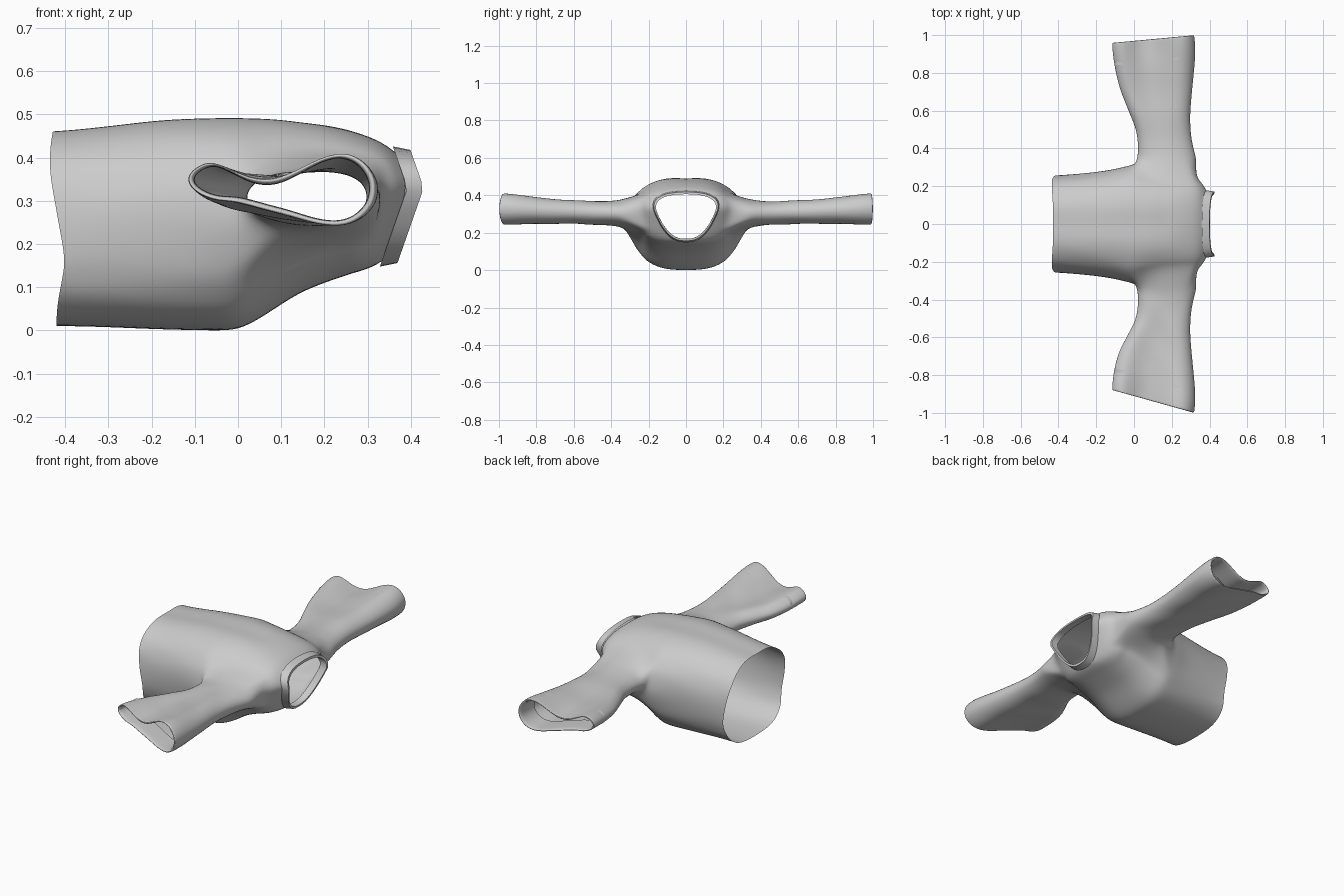
import bpy, bmesh
from math import sin, cos, pi, atan2, copysign

if "Cube" in bpy.data.objects:
    bpy.data.objects.remove(bpy.data.objects["Cube"])

N = 32  # vertices around the body

def smooth(t):
    t = max(0, min(1, t))
    return t * t * (3 - 2 * t)

def lerp(a, b, t):
    return a + (b - a) * t

def spow(v, e):
    return copysign(abs(v) ** e, v)

def section(x0, w, zb, zt, bow, taper, low_taper=0, n_top=2.4, n_bot=2.9):
    """Rounded body cross-section; bow bends it back above and below the neck sides."""
    pts = []
    zc, h = (zb + zt) / 2, (zt - zb) / 2
    for j in range(N):
        a = 2 * pi * j / N
        e = 2 / (n_top if sin(a) > 0 else n_bot)
        vz = spow(sin(a), e)
        y = w * spow(cos(a), e) * (1 + taper * vz + low_taper * min(vz, 0))
        z = zc + h * vz
        pts.append([x0 - 0.35 * bow * abs(z - 0.33), y, z])
    return pts

def finish(bm, name, levels, angle):
    bmesh.ops.recalc_face_normals(bm, faces=bm.faces[:])
    me = bpy.data.meshes.new(name)
    bm.to_mesh(me)
    bm.free()
    ob = bpy.data.objects.new(name, me)
    bpy.context.collection.objects.link(ob)
    if levels:
        sub = ob.modifiers.new("smooth", 'SUBSURF')
        sub.levels = sub.render_levels = levels
    bpy.ops.object.select_all(action='DESELECT')
    ob.select_set(True)
    bpy.context.view_layer.objects.active = ob
    bpy.ops.object.shade_smooth_by_angle(angle=angle)
    return ob

def bridge(bm, r1, r2):
    n = len(r1)
    for i in range(n):
        k = (i + 1) % n
        bm.faces.new((r1[i], r1[k], r2[k], r2[i]))

# Body sections from hem to neck: x, half width, bottom, top, bow, taper, low taper
ROWS = [
    (-.42, .255, .009, .469, 0, 0), (-.37, .257, .009, .473, 0, 0, .02),
    (-.28, .265, .006, .483, 0, 0, .05), (-.19, .276, .002, .494, 0, 0, .08),
    (-.11, .290, .000, .498, 0, 0, .12), (-.05, .305, -.001, .499, 0, 0, .16),
    (.00, .316, .000, .499, 0, 0, .20), (.05, .295, .026, .498, 0, 0, .2),
    (.10, .280, .060, .495, 0, 0, .15), (.15, .272, .088, .488, .05, 0, .1),
    (.20, .268, .107, .481, .1, 0, .1), (.25, .262, .122, .470, .2, .03, .08),
    (.29, .255, .131, .460, .4, .06), (.334, .240, .140, .447, .6, .12),
    (.368, .205, .150, .432, .8, .25), (.392, .155, .160, .414, 1, .4)]
A0, A1 = 6, 13      # armhole rows
J0, J1 = -2, 3      # armhole columns

bm = bmesh.new()
grid = []
for i, r in enumerate(ROWS):
    ring = []
    for x, y, z in section(*r):
        k = 1 - smooth((r[0] - .1) / .2)
        if z > .4:                                   # shallow dip along the spine
            z -= .010 * smooth(1 - abs(y) / .1) * k
        f = .004 * sin(40 * z + 5 * x) * k           # lengthwise folds
        y += copysign(f, y) if abs(y) > .1 else 0
        if i == 0:                                   # uneven hem
            x += .012 * sin(17 * z + 1.2) * -1 + (.012 if z < .2 else -.004)
        ring.append(bm.verts.new((x, y, z)))
    grid.append(ring)

def in_hole(i, j, side):
    jj = (j + N // 2) % N - N // 2 if side > 0 else (N // 2 - 1 - j)
    return A0 <= i < A1 and J0 <= jj < J1

for i in range(len(ROWS) - 1):
    for j in range(N):
        if in_hole(i, j, 1) or in_hole(i, j, -1):
            continue
        k = (j + 1) % N
        bm.faces.new((grid[i][j], grid[i][k], grid[i + 1][k], grid[i + 1][j]))

# Sleeve stations: y, back edge x, front edge x, centre z, half height, cuff blend
SLEEVE = [
    (.335, .012, .336, .303, .078, 0), (.38, .020, .322, .303, .070, .05),
    (.45, .018, .306, .304, .066, .1), (.52, .004, .300, .304, .064, .2),
    (.59, -.025, .300, .304, .062, .3), (.66, -.050, .306, .304, .060, .4),
    (.73, -.075, .313, .304, .060, .5), (.80, -.092, .320, .306, .060, .6),
    (.87, -.106, .327, .308, .064, .72), (.94, -.116, .329, .310, .072, .92),
    (.985, -.119, .324, .312, .078, 1), (1.0, -.119, .322, .312, .078, 1)]

def sleeve_ring(st, angles, side, inset=0):
    y, xl, xr, zc, h, b = st
    shear = .04 if side > 0 else .12
    out = []
    for a in angles:
        u, s = cos(a), sin(a)
        x = lerp(xl + inset, xr - inset, (1 + u) / 2)
        # pinched cuff: large front lobe, narrow waist, small back lobe
        hc = .034 + .09 * smooth((u + .2) / 1.1) + .036 * smooth((-u - .4) / .4)
        zm = .310 + .018 * smooth(u + .2) + .038 * smooth((-u - .1) / .7)
        hh = lerp(h, hc, b) - inset
        w = .004 * sin(26 * y + 14 * x * side + 2 * a) * smooth((y - .33) / .1) * (1 - b)
        z = lerp(zc, zm, b) + (hh + w) * s
        yy = y - shear * smooth((y - .45) / .5) * ((1 - u) / 2)
        out.append((x, side * yy, z))
    return out

for side in (1, -1):
    col = (lambda j: j % N) if side > 0 else (lambda j: (N // 2 - j) % N)
    loop = [grid[i][col(J0)] for i in range(A0, A1)]
    loop += [grid[A1][col(j)] for j in range(J0, J1)]
    loop += [grid[i][col(J1)] for i in range(A1, A0, -1)]
    loop += [grid[A0][col(j)] for j in range(J1, J0, -1)]
    angles = [atan2((v.co.z - .295) / .11, (v.co.x - .165) / .165) for v in loop]
    # even the angles out so the cuff keeps its round ends
    n = len(loop)
    start = angles[0]
    angles = [lerp(start + (a - start) % (2 * pi), start + 2 * pi * i / n, .6)
              for i, a in enumerate(angles)]
    prev = loop
    rings = [sleeve_ring(s, angles, side) for s in SLEEVE]
    # turned-in cuff lining
    end = SLEEVE[-1]
    rings.append(sleeve_ring(end, angles, side, .012))
    for back in (.03, .12):
        rings.append([(x, y - side * back, z) for x, y, z in
                      sleeve_ring(end, angles, side, .015)])
    for pts in rings:
        cur = [bm.verts.new(p) for p in pts]
        bridge(bm, prev, cur)
        prev = cur

finish(bm, "jacket_body_and_sleeves", 2, 1.0)

# Collar band standing on the neck opening
bm = bmesh.new()
rings = []
for x0, w, zb, zt in ((.392, .161, .148, .426), (.430, .156, .156, .418),
                      (.428, .146, .168, .406), (.388, .146, .168, .408)):
    rings.append([bm.verts.new(p) for p in section(x0, w, zb, zt, 1, .4)])
for a, b in zip(rings, rings[1:]):
    bridge(bm, a, b)
finish(bm, "collar_band", 0, .6)
